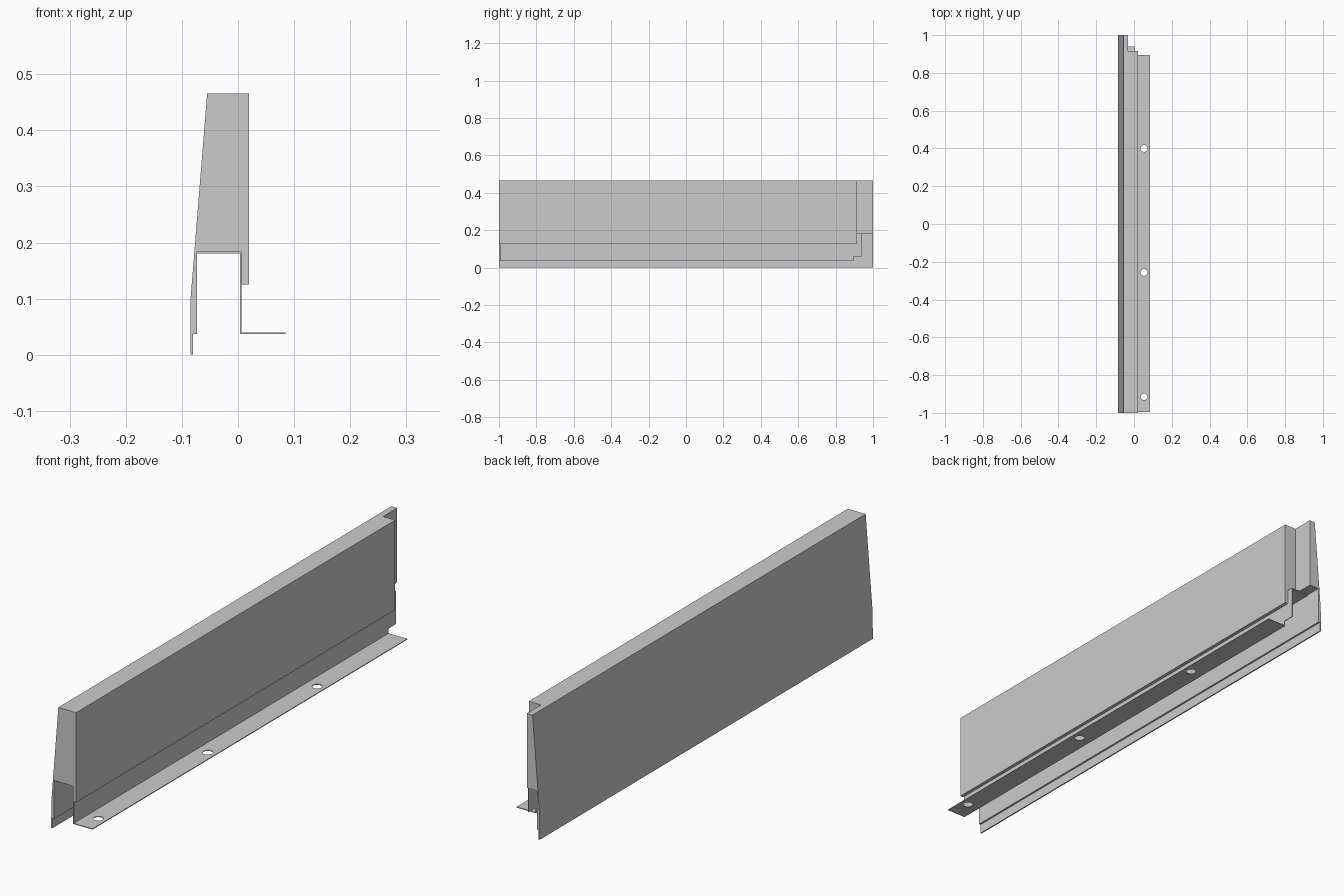
import bpy, bmesh
from mathutils import Matrix

if "Cube" in bpy.data.objects:
    bpy.data.objects.remove(bpy.data.objects["Cube"])


def link(name, bm):
    bmesh.ops.recalc_face_normals(bm, faces=bm.faces)
    mesh = bpy.data.meshes.new(name)
    bm.to_mesh(mesh)
    bm.free()
    obj = bpy.data.objects.new(name, mesh)
    bpy.context.collection.objects.link(obj)
    return obj


def extrude_profile(name, points, y0, y1):
    """Extrude an x-z outline along y."""
    bm = bmesh.new()
    face = bm.faces.new([bm.verts.new((x, y0, z)) for x, z in points])
    out = bmesh.ops.extrude_face_region(bm, geom=[face])
    verts = [v for v in out["geom"] if isinstance(v, bmesh.types.BMVert)]
    bmesh.ops.translate(bm, verts=verts, vec=(0, y1 - y0, 0))
    return link(name, bm)


def box(name, x0, x1, y0, y1, z0, z1):
    return extrude_profile(name, [(x0, z0), (x1, z0), (x1, z1), (x0, z1)], y0, y1)


def cylinder(name, x, y, z, radius, depth):
    bm = bmesh.new()
    bmesh.ops.create_cone(bm, cap_ends=True, segments=32, radius1=radius,
                          radius2=radius, depth=depth,
                          matrix=Matrix.Translation((x, y, z)))
    return link(name, bm)


def cut(obj, cutter):
    mod = obj.modifiers.new("cut", "BOOLEAN")
    mod.operation = "DIFFERENCE"
    mod.solver = "EXACT"
    mod.object = cutter
    bpy.context.view_layer.objects.active = obj
    bpy.ops.object.modifier_apply(modifier=mod.name)
    bpy.data.objects.remove(cutter)


# Solid panel with sloped outer face and thin drip lip
panel = extrude_profile("panel", [
    (-0.085, 0), (-0.080, 0), (-0.080, 0.037), (-0.073, 0.037),
    (-0.073, 0.183), (0.0065, 0.183), (0.0065, 0.125), (0.020, 0.125),
    (0.020, 0.466), (-0.055, 0.466), (-0.0845, 0.10)], -1, 1)
# Rebate at the far end
cut(panel, box("end_notch", -0.031, 0.1, 0.915, 1.1, 0.05, 0.6))

# Folded sheet bracket: top web, upright and foot flange
bracket = extrude_profile("mounting_bracket", [
    (-0.073, 0.180), (0.0035, 0.180), (0.0035, 0.037), (0.085, 0.037),
    (0.085, 0.040), (0.0065, 0.040), (0.0065, 0.183), (-0.073, 0.183)],
    -0.995, 0.94)
cut(bracket, box("flange_trim", -0.02, 0.1, 0.895, 1.1, 0.0, 0.058))

# Screw holes in the flange
for y in (-0.915, -0.257, 0.40):
    cut(bracket, cylinder("screw_hole", 0.053, y, 0.0385, 0.018, 0.03))
